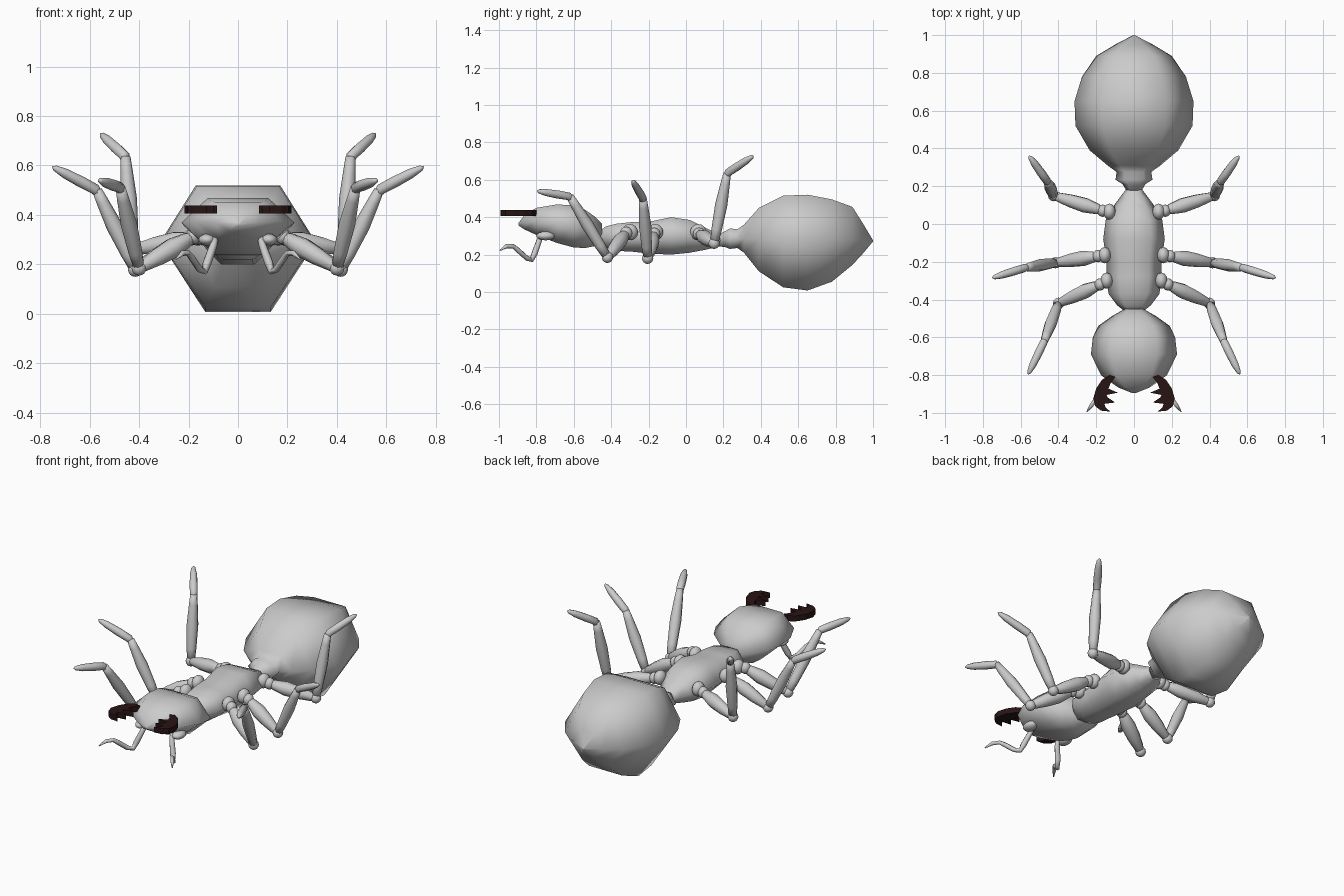
import bpy, bmesh, math
from mathutils import Vector

if "Cube" in bpy.data.objects:
    bpy.data.objects.remove(bpy.data.objects["Cube"])


def finish(name, bm, smooth=True):
    bmesh.ops.recalc_face_normals(bm, faces=bm.faces)
    me = bpy.data.meshes.new(name)
    bm.to_mesh(me)
    bm.free()
    for p in me.polygons:
        p.use_smooth = smooth
    ob = bpy.data.objects.new(name, me)
    bpy.context.collection.objects.link(ob)
    return ob


def skin(name, rings):
    bm = bmesh.new()
    loops = [[bm.verts.new(p) for p in r] for r in rings]
    n = len(loops[0])
    for a, b in zip(loops, loops[1:]):
        for i in range(n):
            j = (i + 1) % n
            bm.faces.new((a[i], a[j], b[j], b[i]))
    bm.faces.new(loops[0])
    bm.faces.new(loops[-1])
    return finish(name, bm)


# six-sided body loft: stations of (y, half width, bottom z, top z, widest z)
def body(name, stations):
    rings = []
    for y, w, lo, hi, mid in stations:
        rings.append([(w, y, mid), (w * .54, y, hi), (-w * .54, y, hi),
                      (-w, y, mid), (-w * .42, y, lo), (w * .42, y, lo)])
    return skin(name, rings)


# round limb: points of (x, y, z, radius)
def limb(name, side, pts, sides=8):
    ps = [Vector((p[0] * side, p[1], p[2])) for p in pts]
    prev, q, rings = Vector((0, 0, 1)), None, []
    for i, p in enumerate(ps):
        t = (ps[min(i + 1, len(ps) - 1)] - ps[max(i - 1, 0)]).normalized()
        d = prev.rotation_difference(t)
        q = d @ q if q else d
        prev = t
        r = pts[i][3]
        rings.append([p + q @ Vector((r * math.cos(2 * math.pi * k / sides),
                                      r * math.sin(2 * math.pi * k / sides), 0))
                      for k in range(sides)])
    return skin(name, rings)


def ball(name, loc, size):
    bm = bmesh.new()
    bmesh.ops.create_uvsphere(bm, u_segments=12, v_segments=8, radius=1)
    bmesh.ops.scale(bm, vec=size, verts=bm.verts)
    bmesh.ops.translate(bm, vec=loc, verts=bm.verts)
    return finish(name, bm)


# abdomen with narrow waist in front
body("abdomen", [
    (.16, .03, .245, .30, .275), (.21, .06, .24, .325, .285),
    (.235, .098, .23, .34, .285), (.275, .092, .235, .335, .285),
    (.31, .14, .21, .36, .285), (.39, .235, .11, .45, .285),
    (.52, .31, .025, .515, .29), (.65, .315, .008, .52, .29),
    (.78, .275, .055, .495, .285), (.89, .20, .145, .455, .28),
    (.95, .10, .21, .36, .275), (1.0, .004, .27, .276, .273)])

# thorax
body("thorax", [
    (-.47, .04, .26, .32, .29), (-.43, .09, .235, .35, .295),
    (-.37, .135, .22, .365, .30), (-.28, .145, .215, .375, .30),
    (-.20, .145, .205, .375, .30), (-.08, .163, .20, .40, .30),
    (.02, .15, .21, .385, .30), (.10, .105, .225, .345, .285),
    (.16, .06, .24, .315, .28), (.20, .03, .25, .30, .275)])

# head
body("head", [
    (-.895, .01, .355, .37, .362), (-.865, .085, .335, .41, .37),
    (-.80, .175, .305, .45, .375), (-.69, .228, .262, .468, .37),
    (-.60, .218, .238, .463, .355), (-.54, .19, .235, .44, .34),
    (-.49, .12, .245, .405, .325), (-.45, .05, .265, .365, .31)])

# legs: coxa, trochanter, femur path, shin path with foot
legs = {
    "front": ((.145, -.30, .32), (.18, -.32, .315), (.40, -.42, .185),
              (.475, -.62, .51), (.56, -.795, .54)),
    "middle": ((.155, -.165, .32), (.19, -.17, .31), (.415, -.205, .18),
               (.57, -.23, .50), (.75, -.285, .595)),
    "back": ((.13, .065, .32), (.165, .07, .31), (.425, .15, .26),
             (.455, .22, .635), (.555, .36, .728)),
}

brown = bpy.data.materials.new("dark_brown")
brown.diffuse_color = (.022, .007, .007, 1)
brown.use_nodes = True
brown.node_tree.nodes["Principled BSDF"].inputs["Base Color"].default_value = brown.diffuse_color

# toothed mandible outline (x, y)
jaw = [(.10, -.81), (.13, -.80), (.17, -.825), (.20, -.87), (.216, -.925),
       (.205, -.965), (.175, -.988), (.125, -.993), (.15, -.972), (.157, -.952),
       (.10, -.945), (.14, -.918), (.145, -.905), (.085, -.893), (.135, -.872),
       (.125, -.845)]

for s, tag in ((1, "left"), (-1, "right")):
    for name, (cx, tr, knee, ankle, tip) in legs.items():
        pre = f"{name}_{tag}_"
        cx, tr, knee, ankle, tip = map(Vector, (cx, tr, knee, ankle, tip))
        ball(pre + "coxa", (cx.x * s, cx.y, cx.z), (.033, .043, .043))
        ball(pre + "trochanter", (tr.x * s, tr.y, tr.z), (.03, .033, .034))

        def on(a, b, f, r):
            return (*a.lerp(b, f), r)
        limb(pre + "femur", s, [on(tr, knee, 0, .016), on(tr, knee, .1, .029),
                                on(tr, knee, .35, .041), on(tr, knee, .65, .036),
                                on(tr, knee, .95, .024), on(tr, knee, 1.03, .012)])
        ball(pre + "knee", (knee.x * s, knee.y, knee.z), (.03, .03, .03))
        limb(pre + "tibia", s, [on(knee, ankle, 0, .022), on(knee, ankle, .2, .028),
                                on(knee, ankle, .55, .033), on(knee, ankle, .85, .025),
                                on(knee, ankle, 1, .02)])
        limb(pre + "foot", s, [on(knee, ankle, .93, .014), on(ankle, tip, .04, .022),
                               on(ankle, tip, .35, .023), on(ankle, tip, .72, .02),
                               on(ankle, tip, .94, .012), on(ankle, tip, 1, .003)])

    # elbowed antennae under the head
    limb(tag + "_antenna", s, [
        (.09, -.77, .31, .012), (.10, -.785, .275, .016), (.125, -.81, .205, .018),
        (.135, -.825, .172, .014), (.155, -.85, .18, .014), (.185, -.90, .225, .014),
        (.20, -.925, .245, .012), (.225, -.96, .245, .012), (.25, -.995, .222, .003)], 6)

    # eyes
    ball(tag + "_eye", (.125 * s, -.75, .30), (.035, .05, .024))

    # mandibles
    bm = bmesh.new()
    f = bm.faces.new([bm.verts.new((x * s, y, .405)) for x, y in jaw])
    ext = bmesh.ops.extrude_face_region(bm, geom=[f])
    top = [v for v in ext["geom"] if isinstance(v, bmesh.types.BMVert)]
    bmesh.ops.translate(bm, vec=(0, 0, .034), verts=top)
    ob = finish(tag + "_mandible", bm, False)
    ob.data.materials.append(brown)
